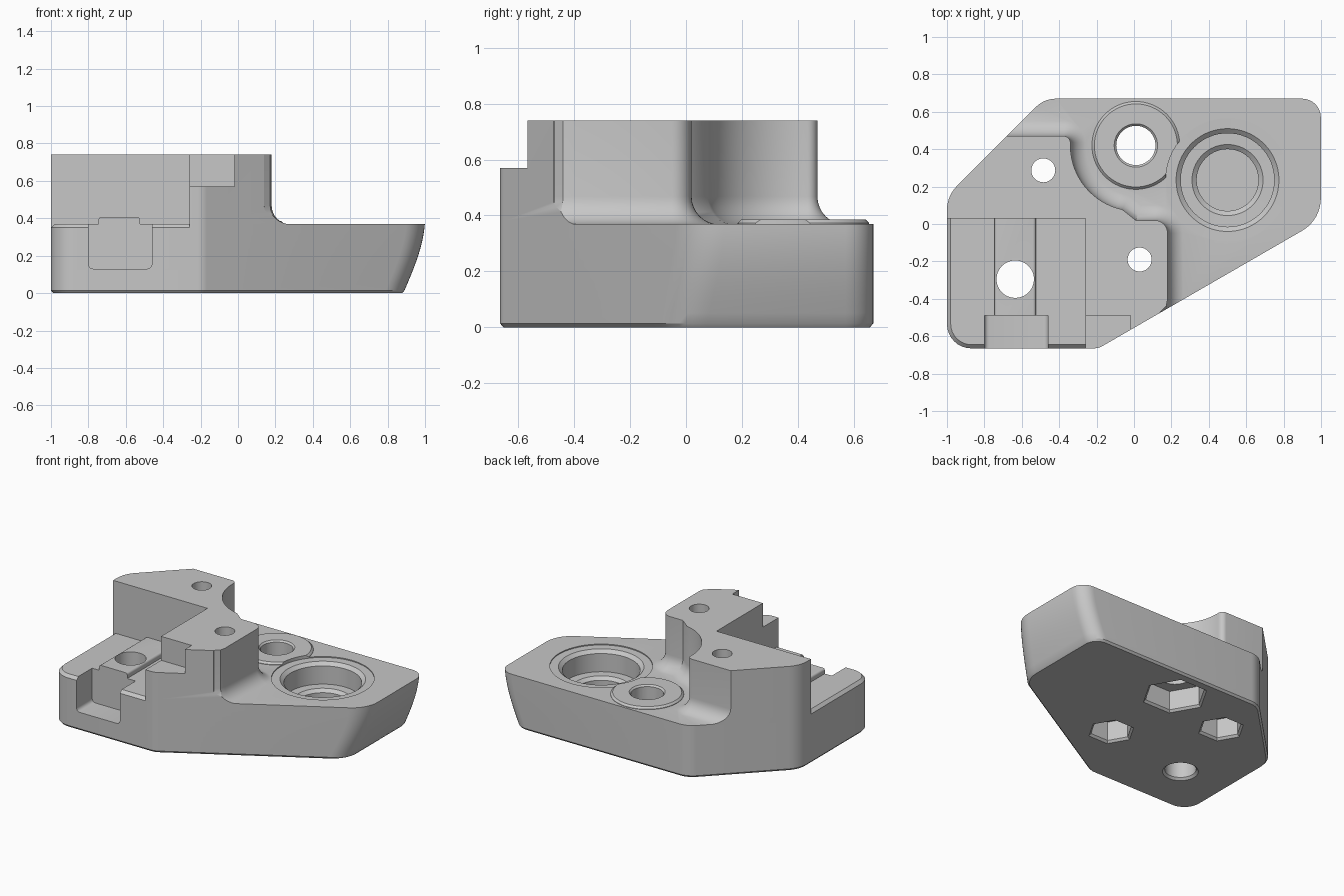
import bpy, bmesh
from math import sin, cos, pi, radians, tan, sqrt
from mathutils import Vector

if "Cube" in bpy.data.objects:
    bpy.data.objects.remove(bpy.data.objects["Cube"])

COLOUR = (0.57, 0.57, 0.57, 1)
grey = bpy.data.materials.new("matte grey")
grey.use_nodes = True
grey.diffuse_color = COLOUR
grey.node_tree.nodes["Principled BSDF"].inputs["Base Color"].default_value = COLOUR


# ---------- helpers ----------
def rounded(corners, steps=8):
    """Counter-clockwise polygon from (x, y, radius) corners."""
    pts, n = [], len(corners)
    for i, (x, y, r) in enumerate(corners):
        p = Vector((x, y))
        if r == 0:
            pts.append(p)
            continue
        a = (Vector(corners[i - 1][:2]) - p).normalized()
        b = (Vector(corners[(i + 1) % n][:2]) - p).normalized()
        half = a.angle(b) / 2
        centre = p + (a + b).normalized() * (r / sin(half))
        start = (p + a * (r / tan(half)) - centre).normalized()
        end = (p + b * (r / tan(half)) - centre).normalized()
        for k in range(steps + 1):
            pts.append(centre + start.slerp(end, k / steps).normalized() * r)
    return pts


def offset(pts, d):
    """Mitred outward offset of a counter-clockwise polygon."""
    out, n = [], len(pts)
    for i, p in enumerate(pts):
        e1 = (p - pts[i - 1]).normalized()
        e2 = (pts[(i + 1) % n] - p).normalized()
        n1, n2 = Vector((e1.y, -e1.x)), Vector((e2.y, -e2.x))
        out.append(p + (n1 + n2) * d / (1 + n1.dot(n2)))
    return out


def loft(name, loops):
    """Closed solid through 3D loops with equal point counts."""
    bm = bmesh.new()
    rings = [[bm.verts.new(p) for p in loop] for loop in loops]
    for a, b in zip(rings, rings[1:]):
        for i in range(len(a)):
            bm.faces.new((a[i - 1], a[i], b[i], b[i - 1]))
    bm.faces.new(rings[0][::-1])
    bm.faces.new(rings[-1])
    bmesh.ops.recalc_face_normals(bm, faces=bm.faces)
    mesh = bpy.data.meshes.new(name)
    bm.to_mesh(mesh)
    bm.free()
    mesh.materials.append(grey)
    obj = bpy.data.objects.new(name, mesh)
    bpy.context.collection.objects.link(obj)
    return obj


def at_z(pts, z):
    return [(p[0], p[1], z) for p in pts]


def along_y(name, corners, y0, y1):
    pts = rounded(corners, 4)
    return loft(name, [[(p.x, y, p.y) for p in pts] for y in (y0, y1)])


def turned(name, centre, profile, sides=64):
    """Stack of circles (or hexagons) from (radius, z) pairs."""
    cx, cy = centre
    return loft(name, [[(cx + r * cos(2 * pi * k / sides), cy + r * sin(2 * pi * k / sides), z)
                        for k in range(sides)] for r, z in profile])


def box(name, x0, x1, y0, y1, z0, z1):
    return loft(name, [at_z([(x0, y0), (x1, y0), (x1, y1), (x0, y1)], z) for z in (z0, z1)])


def combine(target, tool, operation):
    mod = target.modifiers.new(operation, "BOOLEAN")
    mod.operation, mod.solver, mod.object = operation, "MANIFOLD", tool
    bpy.context.view_layer.update()
    result = bpy.data.meshes.new_from_object(
        target.evaluated_get(bpy.context.evaluated_depsgraph_get()))
    target.modifiers.clear()
    target.data = result
    bpy.data.objects.remove(tool)


def outline(right=1.0):
    slant_y = -0.665 + (right + 0.19) / sqrt(3)
    return rounded([(-1, -0.665, 0.13), (-0.19, -0.665, 0.1), (right, slant_y, 0.2),
                    (right, 0.67, 0.1), (-0.48, 0.67, 0.15), (-1, 0.15, 0.18)])


TOP = 0.37
PIVOT, BEARING, ROD = (0.01, 0.42), (0.5, 0.235), (-0.635, -0.295)

# ---------- full-height block: bottom chamfer and curved +x end ----------
layers = [at_z(offset(outline(0.89), -0.012), 0)]
for k in range(11):
    z = 0.014 + 0.366 * k / 10
    layers.append(at_z(outline(0.89 + 0.11 * sin(radians(8.1 * k)) / sin(radians(81))), z))
layers.append(at_z(outline(), 0.74))
body = loft("bracket_body", layers)

# ---------- clear the pad, leaving the tower with a fillet at its foot ----------
corners = [(-1.3, -0.9, 0), (0.1, -0.9, 0), (0.14, -0.47, 0), (0.172, -0.44, 0), (0.18, -0.4, 0),
           (0.18, 0.02, 0.07), (0.01, 0.02, 0)]
for k in range(17):
    a = radians(258 - 78 * k / 16)
    corners.append((PIVOT[0] + 0.35 * cos(a), PIVOT[1] + 0.35 * sin(a), 0))
corners += [(-0.34, 0.47, 0.035), (-1.3, 0.47, 0)]
foot = rounded(corners)
layers = [at_z(offset(foot, 0.1), 0.3)]
for k in range(9):
    a = radians(90 * k / 8)
    layers.append(at_z(offset(foot, 0.1 * (1 - sin(a))), TOP - 0.002 + 0.1 * (1 - cos(a))))
layers.append(at_z(foot, 1))
pad_cut = box("pad_cut", -1.2, 1.2, -0.8, 0.8, TOP, 0.9)
combine(pad_cut, loft("tower", layers), "DIFFERENCE")
combine(body, pad_cut, "DIFFERENCE")

# ---------- ledge with chamfered rim, and step in the tower ----------
ledge_cut = box("ledge_cut", -1.2, -0.26, -0.9, 0.03, 0.345, 0.95)
combine(ledge_cut, loft("ledge", [at_z(offset(outline(), d), TOP - 0.02 - d)
                                  for d in (0.01, -0.02)]), "DIFFERENCE")
combine(body, ledge_cut, "DIFFERENCE")
combine(body, box("step_cut", -0.4, -0.02, -0.9, -0.49, 0.57, 0.9), "DIFFERENCE")

# ---------- raised rail, front notch, pivot boss ----------
combine(body, along_y("rail", [(-0.745, 0.3, 0), (-0.525, 0.3, 0), (-0.525, 0.408, 0.015),
                               (-0.745, 0.408, 0.015)], -0.52, 0.05), "UNION")
combine(body, along_y("notch", [(-0.8, 0.13, 0.025), (-0.46, 0.13, 0.025), (-0.46, 0.5, 0),
                                (-0.8, 0.5, 0)], -0.8, -0.49), "DIFFERENCE")
combine(body, turned("boss", PIVOT, [(0.235, 0.34), (0.235, 0.373), (0.222, 0.386)]), "UNION")

# ---------- stepped bearing pocket ----------
combine(body, turned("pocket", BEARING, [(0.165, 0.15), (0.165, 0.19), (0.19, 0.21), (0.25, 0.211),
                                         (0.25, 0.34), (0.275, 0.362), (0.33, 0.363),
                                         (0.33, 0.43)]), "DIFFERENCE")

# ---------- through holes and hexagonal nut traps ----------
holes = [(PIVOT, 0.105, 0.2), ((-0.485, 0.287), 0.064, 0.137), ((0.03, -0.19), 0.064, 0.137)]
for centre, radius, nut in holes:
    combine(body, turned("hole", centre, [(radius, -0.1), (radius, 0.9)], 40), "DIFFERENCE")
    combine(body, turned("nut_trap", centre, [(nut + 0.03, -0.015), (nut, 0.015), (nut, 0.15)], 6),
            "DIFFERENCE")
combine(body, turned("pivot_chamfer", PIVOT, [(0.1, 0.37), (0.125, 0.395)]), "DIFFERENCE")
combine(body, turned("rod_hole", ROD, [(0.13, -0.015), (0.1, 0.015), (0.1, 0.6)], 48), "DIFFERENCE")

# ---------- shading ----------
bpy.ops.object.select_all(action="DESELECT")
body.select_set(True)
bpy.context.view_layer.objects.active = body
bpy.ops.object.shade_smooth_by_angle(angle=radians(25))
